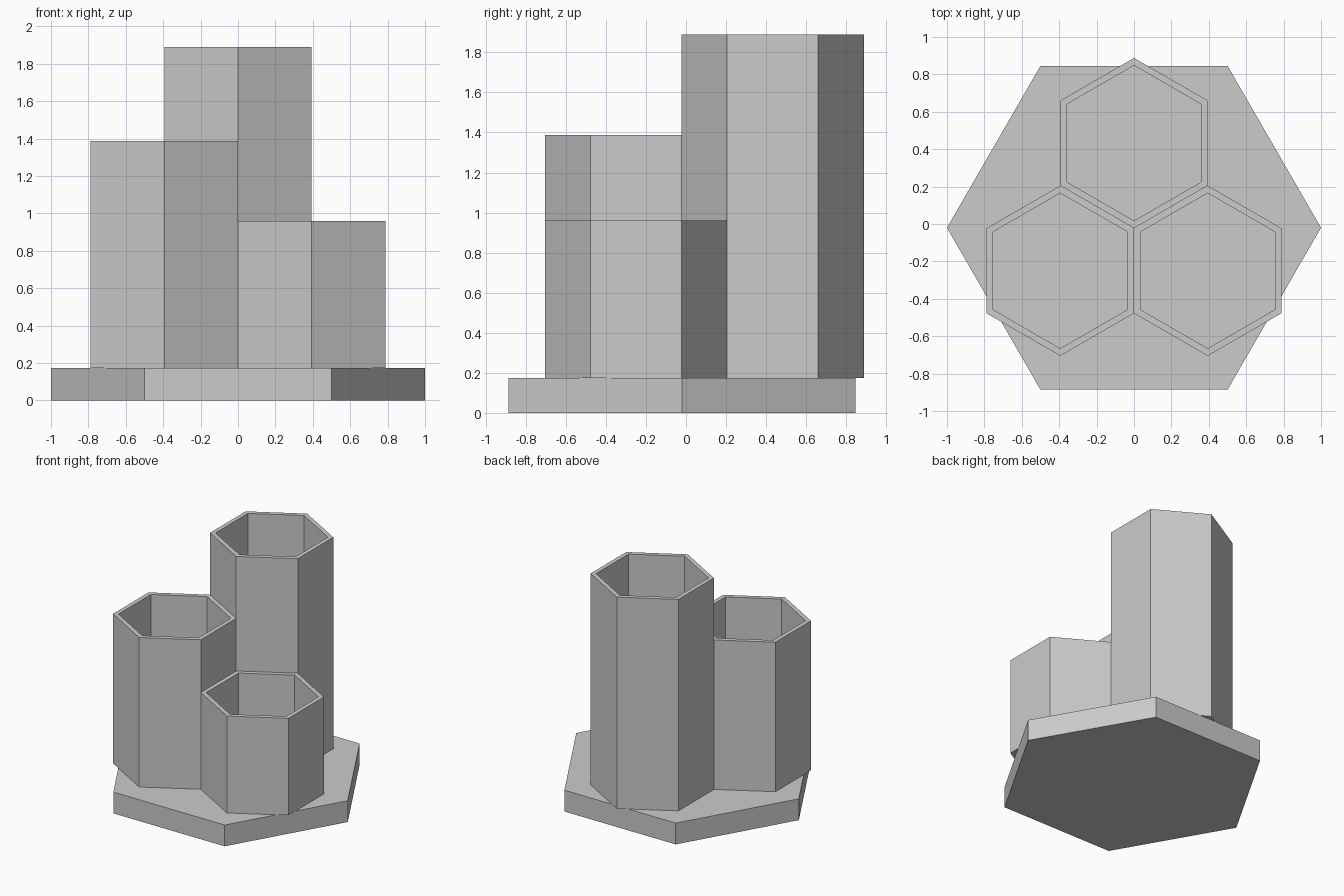
import bpy
import bmesh
from math import cos, sin, pi

cube = bpy.data.objects.get("Cube")
if cube:
    bpy.data.objects.remove(cube, do_unlink=True)

grey = bpy.data.materials.new("plain grey")
grey.use_nodes = True
colour = (0.6, 0.6, 0.6, 1)
grey.diffuse_color = colour
grey.node_tree.nodes["Principled BSDF"].inputs["Base Color"].default_value = colour


def hexagon(bm, radius, z, turn):
    return [bm.verts.new((radius * cos(turn + i * pi / 3),
                          radius * sin(turn + i * pi / 3), z)) for i in range(6)]


def lofted(name, rings, turn, location):
    """Join a sequence of (radius, height) hexagons and cap both ends."""
    bm = bmesh.new()
    loops = [hexagon(bm, r, z, turn) for r, z in rings]
    for a, b in zip(loops, loops[1:]):
        for i in range(6):
            j = (i + 1) % 6
            bm.faces.new((a[i], a[j], b[j], b[i]))
    bm.faces.new(loops[0][::-1])
    bm.faces.new(loops[-1])
    bmesh.ops.recalc_face_normals(bm, faces=bm.faces)
    mesh = bpy.data.meshes.new(name)
    bm.to_mesh(mesh)
    bm.free()
    mesh.materials.append(grey)
    obj = bpy.data.objects.new(name, mesh)
    obj.location = location
    bpy.context.collection.objects.link(obj)


BASE_TOP = 0.173
OUTER, INNER, FLOOR = 0.455, 0.415, 0.04
APOTHEM = OUTER * cos(pi / 6)

# Base plate
lofted("base_plate", [(1, 0), (1, BASE_TOP)], 0, (0, -0.02, 0))

# Three touching hexagonal cups of different heights
FRONT_Y = -0.25
cups = (("back_cup", 0, FRONT_Y + 1.5 * OUTER, 1.89),
        ("right_cup", -APOTHEM, FRONT_Y, 1.387),
        ("left_cup", APOTHEM, FRONT_Y, 0.96))
for name, x, y, top in cups:
    height = top - BASE_TOP
    rings = [(OUTER, 0), (OUTER, height), (INNER, height), (INNER, FLOOR)]
    lofted(name, rings, pi / 6, (x, y, BASE_TOP))
